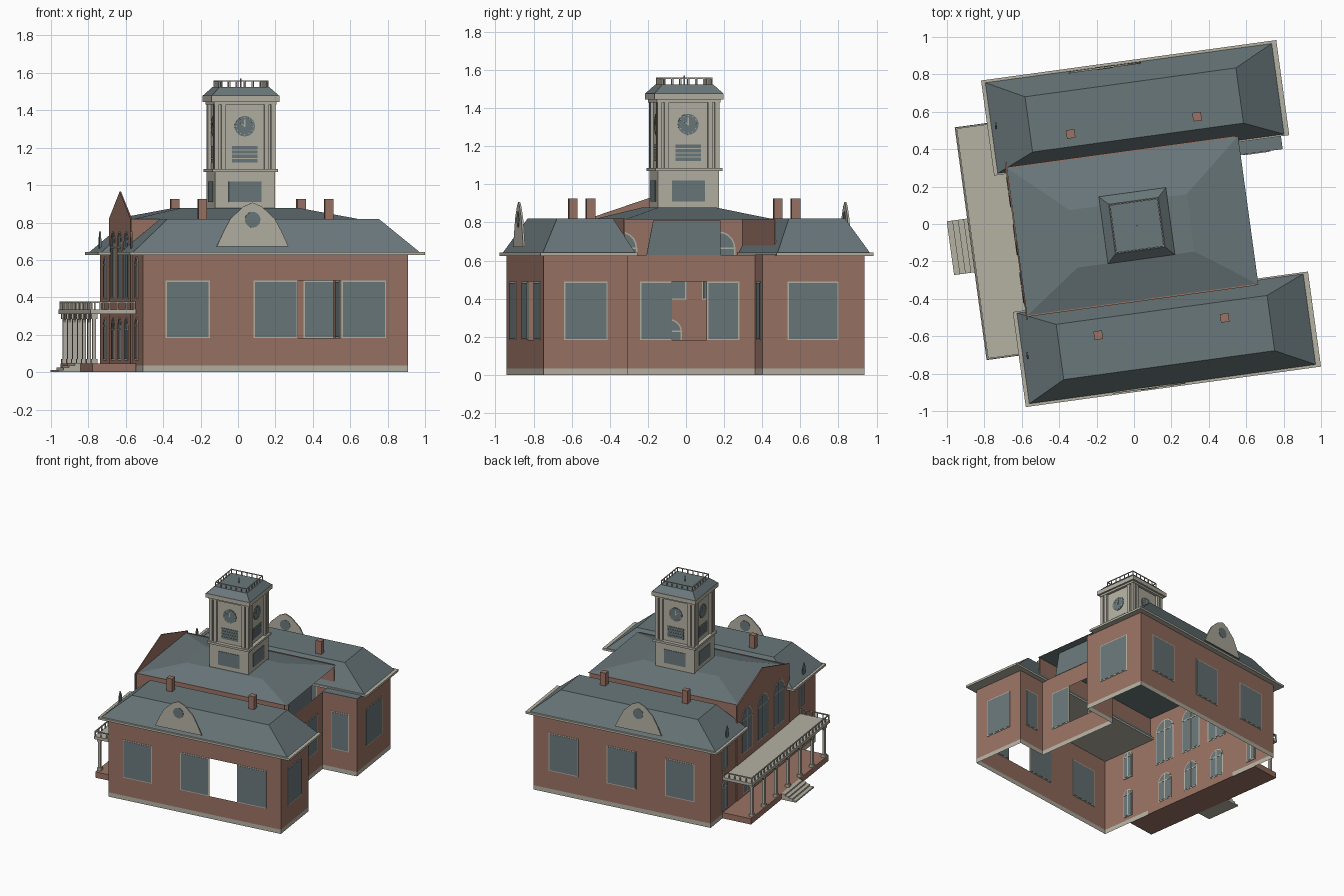
import bpy, bmesh, math

cube = bpy.data.objects.get("Cube")
if cube:
    bpy.data.objects.remove(cube)


def material(name, rgb):
    m = bpy.data.materials.new(name)
    m.use_nodes = True
    m.diffuse_color = (*rgb, 1)
    m.node_tree.nodes["Principled BSDF"].inputs["Base Color"].default_value = (*rgb, 1)
    return m


BRICK, STONE, SLATE = 0, 1, 2
MATS = [material("red brick", (0.325, 0.17, 0.128)),
        material("pale stone", (0.46, 0.44, 0.365)),
        material("blue grey slate", (0.143, 0.186, 0.197))]
TURN = math.radians(7.8)


def finish(name, bm):
    bmesh.ops.recalc_face_normals(bm, faces=bm.faces)
    me = bpy.data.meshes.new(name)
    bm.to_mesh(me)
    bm.free()
    for m in MATS:
        me.materials.append(m)
    ob = bpy.data.objects.new(name, me)
    ob.rotation_euler.z = TURN
    bpy.context.collection.objects.link(ob)


def face(bm, pts, mat):
    bm.faces.new([bm.verts.new(p) for p in pts]).material_index = mat


def loft(bm, low, high, mat):
    a = [bm.verts.new(p) for p in low]
    b = [bm.verts.new(p) for p in high]
    n = len(a)
    fs = [bm.faces.new((a[i], a[(i + 1) % n], b[(i + 1) % n], b[i])) for i in range(n)]
    fs += [bm.faces.new(a[::-1]), bm.faces.new(b)]
    for f in fs:
        f.material_index = mat


def rect(x0, x1, y0, y1, z):
    return [(x0, y0, z), (x1, y0, z), (x1, y1, z), (x0, y1, z)]


def box(bm, x0, x1, y0, y1, z0, z1, mat):
    loft(bm, rect(x0, x1, y0, y1, z0), rect(x0, x1, y0, y1, z1), mat)


def plate(bm, axis, pos, outline, thick, mat):
    # outline of (side, height) pairs, standing across the x or y axis
    def at(d):
        return [(pos + d, s, z) if axis == "x" else (s, pos + d, z) for s, z in outline]
    loft(bm, at(-thick / 2), at(thick / 2), mat)


def square(s0, s1, z0, z1):
    return [(s0, z0), (s1, z0), (s1, z1), (s0, z1)]


def arch(c, w, z0, z1, n=10):
    top = [(c + w * math.cos(math.pi * i / n), z1 - w + w * math.sin(math.pi * i / n))
           for i in range(n + 1)]
    return [(c - w, z0), (c + w, z0)] + top


def ring(c, z, r, n=20):
    return [(c + r * math.cos(2 * math.pi * i / n), z + r * math.sin(2 * math.pi * i / n))
            for i in range(n)]


# Outer walls as one shell, with two openings
TOP, BASE, SILL, HEAD = 0.63, 0.035, 0.182, 0.49
WEST, F_EAST, B_EAST, INNER = -0.632, 0.80, 0.84, 0.555
FRONT, BACK = -0.864, 0.831
F_IN, B_IN = -0.417, 0.289
plan = [(WEST, FRONT), (F_EAST, FRONT), (F_EAST, F_IN), (INNER, F_IN),
        (INNER, B_IN), (B_EAST, B_IN), (B_EAST, BACK), (WEST, BACK)]
openings = {0: (0.585, 0.745), 3: (0.375, 0.636)}
bm = bmesh.new()
for i, p in enumerate(plan):
    q = plan[(i + 1) % len(plan)]

    def piece(t0, t1, z0, z1, mat=BRICK):
        a, b = [(p[0] + (q[0] - p[0]) * t, p[1] + (q[1] - p[1]) * t) for t in (t0, t1)]
        face(bm, [(*a, z0), (*b, z0), (*b, z1), (*a, z1)], mat)

    piece(0, 1, 0, BASE, STONE)
    if i in openings:
        t0, t1 = openings[i]
        piece(0, 1, BASE, SILL)
        piece(0, 1, HEAD, TOP)
        piece(0, t0, SILL, HEAD)
        piece(t1, 1, SILL, HEAD)
    else:
        piece(0, 1, BASE, TOP)
finish("outer_walls", bm)

# Large rectangular windows
bm = bmesh.new()
spots = [("y", FRONT, x, 0.12) for x in (-0.39, 0.085, 0.56)]
spots += [("y", BACK, x, 0.122) for x in (-0.377, 0.108, 0.59)]
spots += [("x", F_EAST, -0.64, 0.115), ("x", B_EAST, 0.558, 0.135),
          ("x", INNER, -0.235, 0.085), ("x", INNER, 0.121, 0.085),
          ("y", F_IN, 0.678, 0.065), ("y", B_IN, 0.70, 0.075)]
for axis, pos, c, w in spots:
    plate(bm, axis, pos, square(c - w, c + w, SILL, HEAD), 0.006, STONE)
    e = 0.007
    plate(bm, axis, pos, square(c - w + e, c + w - e, SILL + e, HEAD - e), 0.0095, SLATE)
finish("large_windows", bm)

# Arched windows on the porch side
bm = bmesh.new()
arches = [(c, 0.08, 0.40, 0.745) for c in (-0.26, 0, 0.26)]
arches += [(c, 0.057, 0.07, 0.285) for c in (-0.26, 0, 0.26)]
arches += [(c, 0.036, *z) for c in (-0.63, 0.61) for z in ((0.40, 0.61), (0.07, 0.285))]
for c, w, z0, z1 in arches:
    x = WEST if w < 0.04 else -0.635
    plate(bm, "x", x, arch(c, w + 0.008, z0 - 0.008, z1 + 0.008), 0.012, STONE)
    plate(bm, "x", x, arch(c, w, z0, z1), 0.015, SLATE)
    plate(bm, "x", x, square(c - 0.004, c + 0.004, z0, z1), 0.018, STONE)
    plate(bm, "x", x, square(c - w, c + w, z1 - w - 0.004, z1 - w + 0.004), 0.018, STONE)
finish("arched_windows", bm)

# Central block: gabled facade, upper side walls and shallow roof
bm = bmesh.new()
plate(bm, "x", -0.635, [(-0.43, 0), (0.42, 0), (0.42, 0.82), (0, 0.965), (-0.43, 0.82)], 0.008, BRICK)
for y in (-0.41, 0.39):
    plate(bm, "y", y, square(-0.632, 0.60, TOP, 0.82), 0.008, BRICK)
plate(bm, "x", INNER, [(-0.285, TOP), (0.106, TOP), (0.106, 0.81), (-0.25, 0.81)], 0.006, SLATE)
finish("central_block", bm)
bm = bmesh.new()
loft(bm, rect(-0.635, 0.615, -0.41, 0.39, 0.815), rect(-0.33, 0.30, -0.19, 0.12, 0.878), SLATE)
finish("central_roof", bm)
bm = bmesh.new()
box(bm, INNER, 0.842, B_IN, 0.37, 0.625, 0.632, SLATE)
finish("recess_ledge", bm)

# Two wings: eaves, hipped roofs, gable dormers, chimneys and vents
for side, tag in ((-1, "front"), (1, "back")):
    def span(a, b):
        return sorted((side * a - 0.01, side * b - 0.01))

    bm = bmesh.new()
    box(bm, -0.706, 0.887, *span(0.368, 0.881), 0.625, 0.642, STONE)
    finish(tag + "_eaves", bm)
    bm = bmesh.new()
    loft(bm, rect(-0.685, 0.86, *span(0.377, 0.866), 0.642),
         rect(-0.485, 0.653, *span(0.465, 0.763), 0.82), SLATE)
    finish(tag + "_roof", bm)

    bm = bmesh.new()
    y, c = side * 0.864 - 0.014, -0.042
    half = [(0.193, 0.672), (0.155, 0.755), (0.12, 0.82), (0.05, 0.885)]
    outline = [(c + s, z) for s, z in half] + [(c, 0.907)] + [(c - s, z) for s, z in half[::-1]]
    plate(bm, "y", y, outline, 0.01, STONE)
    plate(bm, "y", y, ring(c, 0.815, 0.042), 0.015, SLATE)
    finish(tag + "_dormer", bm)

    bm = bmesh.new()
    for x in (-0.27, 0.412):
        y = side * 0.543 - 0.02
        box(bm, x - 0.023, x + 0.023, y - 0.023, y + 0.023, 0.76, 0.925, BRICK)
    finish(tag + "_chimneys", bm)
    bm = bmesh.new()
    y = side * 0.62
    plate(bm, "x", -0.66, [(y - 0.018, 0.655), (y + 0.018, 0.655), (y + 0.018, 0.715),
                           (y, 0.752), (y - 0.018, 0.715)], 0.009, SLATE)
    finish(tag + "_roof_vent", bm)

# Clock tower
CX, CY = 0.014, -0.011


def tier(bm, h, z0, z1, mat=STONE, h2=None):
    h2 = h2 or h
    loft(bm, rect(CX - h, CX + h, CY - h, CY + h, z0),
         rect(CX - h2, CX + h2, CY - h2, CY + h2, z1), mat)


bm = bmesh.new()
tier(bm, 0.162, 0.82, 1.07)
tier(bm, 0.177, 1.07, 1.087)
tier(bm, 0.148, 1.087, 1.44)
tier(bm, 0.168, 1.43, 1.445)
tier(bm, 0.183, 1.445, 1.478)
tier(bm, 0.181, 1.478, 1.525, SLATE, 0.134)
for sx in (-1, 1):
    for sy in (-1, 1):
        for dx, dy in ((0.152, 0.152), (0.116, 0.152), (0.152, 0.116)):
            x, y = CX + sx * dx, CY + sy * dy
            box(bm, x - 0.012, x + 0.012, y - 0.012, y + 0.012, 1.087, 1.43, STONE)
finish("clock_tower", bm)

bm = bmesh.new()
for axis, mid, c in (("x", CX, CY), ("y", CY, CX)):
    for s in (-1, 1):
        face_at = mid + s * 0.148
        plate(bm, axis, mid + s * 0.162, square(c - 0.088, c + 0.088, 0.91, 1.02), 0.008, SLATE)
        plate(bm, axis, face_at, ring(c, 1.315, 0.055), 0.008, SLATE)
        for sx, sz in ring(c, 1.315, 0.046, 12):
            plate(bm, axis, face_at, ring(sx, sz, 0.004, 4), 0.013, STONE)
        plate(bm, axis, face_at, square(c - 0.003, c + 0.003, 1.31, 1.35), 0.013, STONE)
        plate(bm, axis, face_at, [(c, 1.311), (c, 1.319), (c - 0.03, 1.335)], 0.014, STONE)
        for k in range(4):
            z = 1.122 + k * 0.023
            plate(bm, axis, face_at, square(c - 0.068, c + 0.068, z, z + 0.018), 0.009, SLATE)
finish("tower_clocks_and_louvres", bm)


# Railings made of posts and a top rail along straight runs
def railing(bm, a, b, z0, z1, count, t):
    x0, x1 = sorted((a[0], b[0]))
    y0, y1 = sorted((a[1], b[1]))
    box(bm, x0 - t, x1 + t, y0 - t, y1 + t, z1 - 2 * t, z1, STONE)
    for i in range(count + 1):
        x, y = [a[k] + (b[k] - a[k]) * i / count for k in (0, 1)]
        box(bm, x - t, x + t, y - t, y + t, z0, z1, STONE)


bm = bmesh.new()
corners = [p[:2] for p in rect(CX - 0.128, CX + 0.128, CY - 0.128, CY + 0.128, 0)]
for i in range(4):
    railing(bm, corners[i], corners[(i + 1) % 4], 1.52, 1.56, 6, 0.003)
box(bm, CX - 0.003, CX + 0.003, CY - 0.003, CY + 0.003, 1.52, 1.57, STONE)
finish("tower_railing", bm)

# Porch: brick floor, columns with brackets, flat roof, railing and steps
P0, P1 = -0.614, 0.642
bm = bmesh.new()
box(bm, -0.87, -0.635, P0, P1, 0, 0.047, BRICK)
finish("porch_floor", bm)
bm = bmesh.new()
box(bm, -0.88, -0.635, P0, P1, 0.312, 0.335, STONE)
finish("porch_roof", bm)
bm = bmesh.new()
for i in range(7):
    y = P0 + 0.045 + (P1 - P0 - 0.09) * i / 6
    for w, z0, z1 in ((0.016, 0.047, 0.07), (0.01, 0.07, 0.29), (0.017, 0.285, 0.312)):
        box(bm, -0.855 - w, -0.855 + w, y - w, y + w, z0, z1, STONE)
    for s in (-1, 1):
        if P0 < y + s * 0.06 < P1:
            plate(bm, "x", -0.855, [(y, 0.25), (y + s * 0.02, 0.28), (y + s * 0.06, 0.312), (y, 0.312)],
                  0.012, STONE)
finish("porch_columns", bm)
bm = bmesh.new()
e = 0.006
railing(bm, (-0.872, P0 + e), (-0.872, P1 - e), 0.335, 0.378, 24, 0.004)
for y in (P0 + e, P1 - e):
    railing(bm, (-0.872, y), (-0.64, y), 0.335, 0.378, 5, 0.004)
finish("porch_railing", bm)
bm = bmesh.new()
for k in range(4):
    box(bm, -0.99 + k * 0.03, -0.868, -0.14, 0.15, 0, 0.012 * (k + 1), STONE)
finish("porch_steps", bm)
